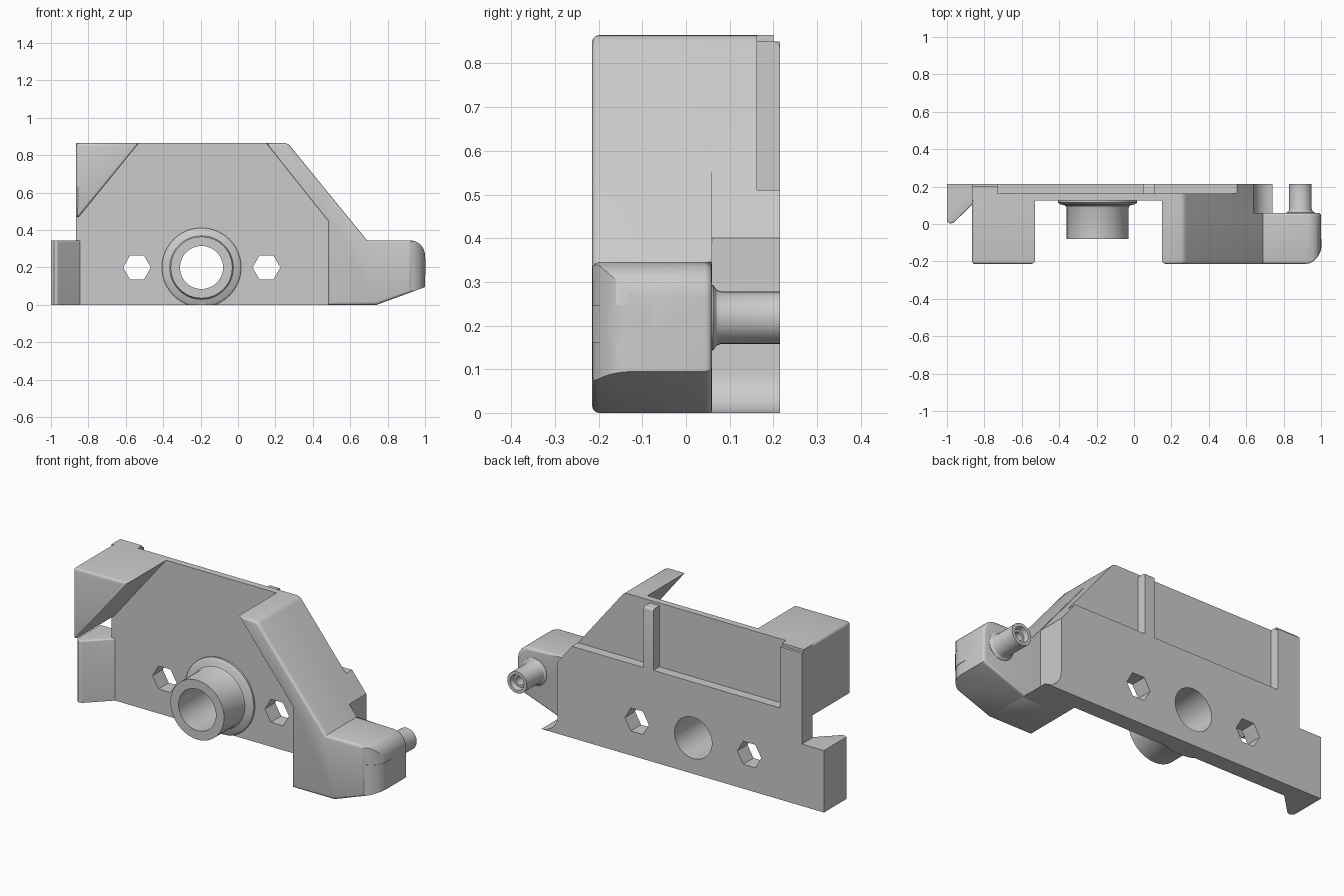
import bpy, bmesh, math
from mathutils import Vector, Matrix

if "Cube" in bpy.data.objects:
    bpy.data.objects.remove(bpy.data.objects["Cube"], do_unlink=True)

grey = bpy.data.materials.new("light grey plastic")
grey.use_nodes = True
colour = (0.6, 0.6, 0.6, 1)
grey.diffuse_color = colour
grey.node_tree.nodes["Principled BSDF"].inputs["Base Color"].default_value = colour

FRONT, BACK = -0.215, 0.215
TOP = 0.865


def finish(name, bm):
    bmesh.ops.recalc_face_normals(bm, faces=bm.faces)
    mesh = bpy.data.meshes.new(name)
    bm.to_mesh(mesh)
    bm.free()
    mesh.materials.append(grey)
    ob = bpy.data.objects.new(name, mesh)
    bpy.context.collection.objects.link(ob)
    return ob


def prism(name, pts, a, b, axis="y", rule=None, width=0.016):
    """Extrude an outline along y or z, rounding the edges the rule picks."""
    bm = bmesh.new()
    place = (lambda p, d: (p[0], d, p[1])) if axis == "y" else (lambda p, d: (p[0], p[1], d))
    face = bm.faces.new([bm.verts.new(place(p, a)) for p in pts])
    ext = bmesh.ops.extrude_face_region(bm, geom=[face])
    moved = [v for v in ext["geom"] if isinstance(v, bmesh.types.BMVert)]
    bmesh.ops.translate(bm, verts=moved, vec=Vector(place((0, 0), b - a)))
    if rule:
        edges = [e for e in bm.edges if rule(e.verts[0].co, e.verts[1].co)]
        bmesh.ops.bevel(bm, geom=edges, offset=width, segments=3, profile=0.5, affect="EDGES")
    return finish(name, bm)


def box(name, x0, x1, y0, y1, z0, z1):
    return prism(name, [(x0, z0), (x1, z0), (x1, z1), (x0, z1)], y0, y1)


def lathe(name, profile, x, z, steps=48):
    """Spin a closed (radius, y) profile around a y-wise axis."""
    bm = bmesh.new()
    vs = [bm.verts.new((x + r, y, z)) for r, y in profile]
    edges = [bm.edges.new((vs[i - 1], vs[i])) for i in range(len(vs))]
    bmesh.ops.spin(bm, geom=vs + edges, cent=(x, 0, z), axis=(0, 1, 0),
                   angle=math.tau, steps=steps, use_merge=True)
    bmesh.ops.remove_doubles(bm, verts=bm.verts, dist=1e-4)
    return finish(name, bm)


def rod(name, r, x, z, sides):
    bm = bmesh.new()
    bmesh.ops.create_cone(bm, cap_ends=True, segments=sides, radius1=r, radius2=r, depth=1,
                          matrix=Matrix.Translation((x, 0, z)) @ Matrix.Rotation(math.pi / 2, 4, "X"))
    return finish(name, bm)


def combine(ob, cutter, op="DIFFERENCE"):
    mod = ob.modifiers.new("cut", "BOOLEAN")
    mod.operation, mod.object, mod.solver = op, cutter, "EXACT"
    bpy.context.view_layer.objects.active = ob
    bpy.ops.object.modifier_apply(modifier=mod.name)
    bpy.data.objects.remove(cutter, do_unlink=True)


def arc(cx, cy, r, a0, a1, n=8):
    return [(cx + r * math.cos(math.radians(a0 + (a1 - a0) * i / n)),
             cy + r * math.sin(math.radians(a0 + (a1 - a0) * i / n))) for i in range(n + 1)]


def front_edge(p, q):
    return max(p.y, q.y) < FRONT + 0.001


# Right-hand outline shared by the plate and the arm: flared foot, slope, rounded top
flank = arc(0.74, 0.1, 0.1, 270, 180) + [(0.64, 0.40)] + arc(0.247, 0.825, 0.04, 39, 90, 4)

# Back plate with stepped upper half, bore and hexagonal holes
plate = prism("back_plate", [(-0.865, 0)] + flank + [(-0.865, TOP)], 0.125, BACK)
combine(plate, box("recess_cutter", -0.73, 1, 0.162, 0.4, 0.51, 1))
combine(plate, rod("bore_cutter", 0.115, -0.195, 0.2, 48))
for hx in (-0.54, 0.152):
    hexagon = [(hx + dx, 0.2 + dz) for dx, dz in arc(0, 0, 0.074, 0, 300, 5)]
    combine(plate, prism("hex_cutter", hexagon, 0, 0.4))
combine(plate, prism("corner_cutter", [(-1, 0.85), (0, 0.85), (0, 1), (-1, 1)], 0.2, 0.4))

# Vertical rib on the back
prism("back_rib", [(0.05, 0.5), (0.11, 0.5), (0.11, 0.85), (0.05, 0.85)], 0.15, BACK,
      rule=lambda p, q: min(p.y, q.y) > 0.2 and min(p.z, q.z) > 0.8, width=0.012)

# Diagonal arm between the plate and the front pod
prism("arm_core", [(0.48, 0)] + flank + [(0.15, TOP), (0.48, 0.45)], 0.04, 0.14)

# Arm front and pod in one block, with a rounded outer corner
pod_outline = ([(0.48, 0), (0.74, 0), (1, 0.095)] + arc(0.92, 0.265, 0.08, 0, 90, 6)
               + [(0.69, 0.345)] + arc(0.247, 0.825, 0.04, 39, 90, 4) + [(0.15, TOP), (0.48, 0.45)])
pod = prism("arm_and_pod", pod_outline, FRONT, 0.06, rule=lambda p, q: front_edge(p, q)
            or (min(p.y, q.y) > 0.05 and (p.x + q.x) / 2 > 0.75))
corner = arc(0.9, FRONT + 0.1, 0.1, -90, 0, 10)
combine(pod, prism("corner_shape", [(0, FRONT)] + corner + [(1, 0.1), (0, 0.1)], -0.5, 1.5, "z"),
        "INTERSECT")

# Thin inlay wrapped round the pod corner
prism("pod_inlay", arc(0.9, FRONT + 0.1, 0.102, -75, 0, 10) + [(1.002, -0.08), (0.96, -0.08)],
      0.16, 0.247, "z")

# Hollow peg behind the pod
lathe("peg", [(0.075, 0.05), (0.075, 0.062), (0.064, 0.07), (0.06, 0.08), (0.06, BACK), (0.042, BACK),
              (0.036, 0.19), (0.024, 0.19), (0.024, 0.05)], 0.89, 0.218, 32)

# Upper block on the other side
prism("upper_block", [(-0.865, 0.47), (-0.85, 0.47), (-0.53, TOP), (-0.865, TOP)], FRONT, 0.15,
      rule=lambda p, q: front_edge(p, q) or (abs(p.y - q.y) > 0.1 and max(p.z, q.z) > 0.8
                                             and p.x < -0.8))

# Lower side tab with a slanted inner face
prism("side_tab", [(-1, BACK), (-1, 0.015), (-0.985, 0.002), (-0.965, 0.006), (-0.842, 0.127),
                   (-0.842, BACK)], 0, 0.345, "z",
      rule=lambda p, q: min(p.z, q.z) > 0.3 and max(p.y, q.y) < 0.2, width=0.008)

# Flanged tube on the front
tube = lathe("flanged_tube", [(0.115, 0.18), (0.212, 0.18), (0.212, 0.115), (0.2, 0.105), (0.18, 0.102),
                              (0.17, 0.096), (0.165, 0.085), (0.165, -0.08), (0.115, -0.08)], -0.195, 0.2)
combine(tube, box("floor_cutter", -1, 1, -1, 1, -0.5, 0))

# Smooth the rounded parts while keeping edges crisp
for ob in bpy.context.collection.objects:
    if ob.type == "MESH":
        bpy.ops.object.select_all(action="DESELECT")
        ob.select_set(True)
        bpy.context.view_layer.objects.active = ob
        bpy.ops.object.shade_smooth_by_angle(angle=math.radians(32))
